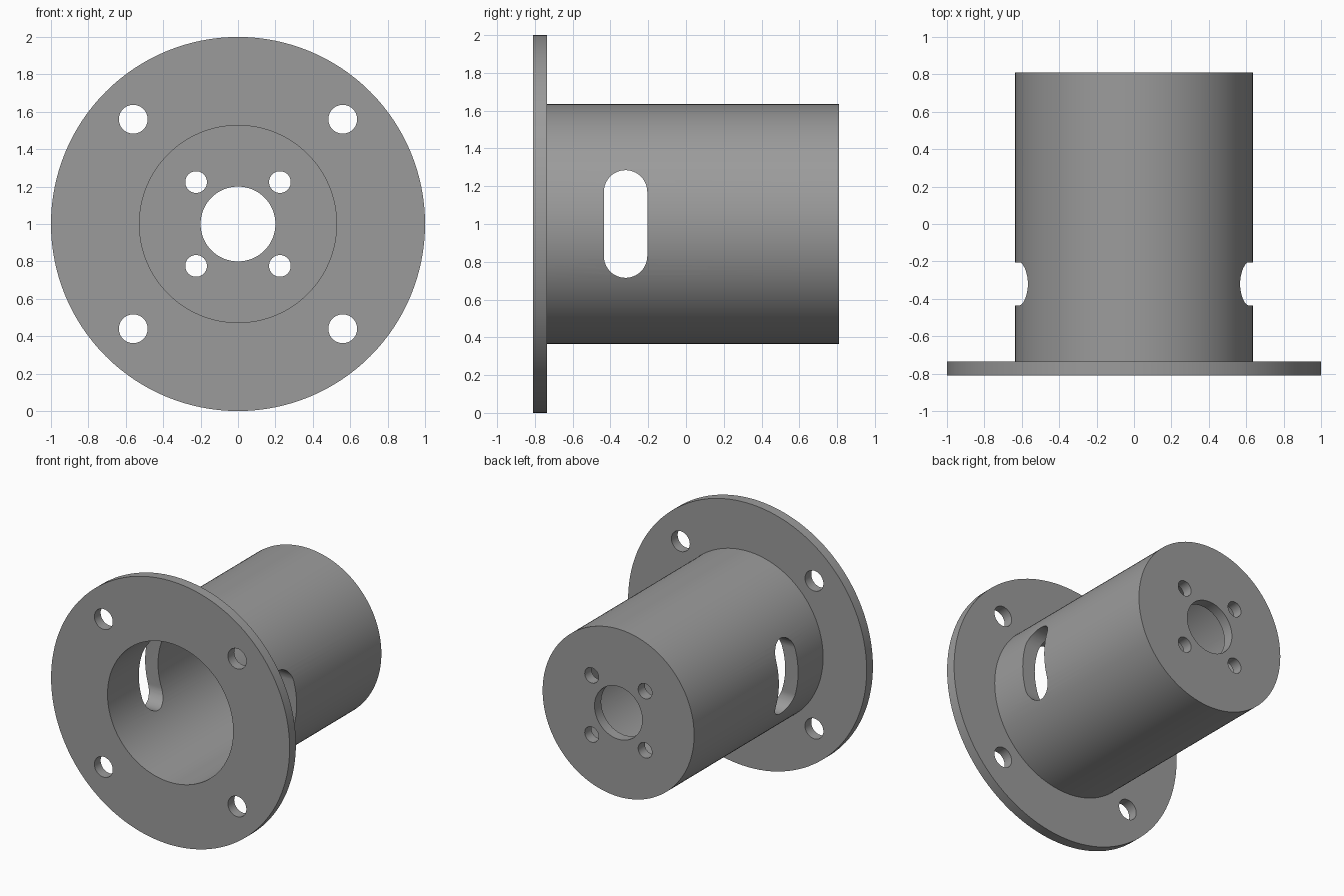
import bpy, bmesh, math
from mathutils import Matrix, Vector

if "Cube" in bpy.data.objects:
    bpy.data.objects.remove(bpy.data.objects["Cube"])

AXIS_Z = 1.0      # height of the barrel axis
SEG = 128

grey = bpy.data.materials.new("mid grey")
grey.diffuse_color = (0.33, 0.33, 0.33, 1)
grey.use_nodes = True
grey.node_tree.nodes["Principled BSDF"].inputs["Base Color"].default_value = grey.diffuse_color


def make_object(name, bm):
    bmesh.ops.recalc_face_normals(bm, faces=bm.faces)
    mesh = bpy.data.meshes.new(name)
    bm.to_mesh(mesh)
    bm.free()
    mesh.materials.append(grey)
    ob = bpy.data.objects.new(name, mesh)
    bpy.context.collection.objects.link(ob)
    return ob


def drill(bm, x, z, r, y0, y1, seg=48):
    """Cylinder along y, used as a hole cutter."""
    m = Matrix.Translation((x, (y0 + y1) / 2, z)) @ Matrix.Rotation(math.pi / 2, 4, 'X')
    bmesh.ops.create_cone(bm, cap_ends=True, segments=seg, radius1=r, radius2=r,
                          depth=y1 - y0, matrix=m)


# Flanged cup: closed (radius, y) section turned around the barrel axis
section = [(0.20, 0.81), (0.635, 0.81), (0.635, -0.735), (1.0, -0.735),
           (1.0, -0.81), (0.527, -0.81), (0.527, 0.73), (0.20, 0.73)]
bm = bmesh.new()
rings = []
for i in range(SEG):
    a = 2 * math.pi * i / SEG
    rings.append([bm.verts.new((r * math.cos(a), y, AXIS_Z + r * math.sin(a)))
                  for r, y in section])
n = len(section)
for i in range(SEG):
    p, q = rings[i], rings[(i + 1) % SEG]
    for j in range(n):
        k = (j + 1) % n
        bm.faces.new((p[j], p[k], q[k], q[j]))
body = make_object("flanged_barrel", bm)

# Bolt holes in the flange and in the end wall
bm = bmesh.new()
for sx in (-1, 1):
    for sz in (-1, 1):
        drill(bm, sx * 0.56, AXIS_Z + sz * 0.56, 0.077, -0.9, -0.69)
        drill(bm, sx * 0.224, AXIS_Z + sz * 0.224, 0.058, 0.65, 0.9)

# Rounded slot passing through both side walls
slot_r, slot_half, slot_y = 0.115, 0.285, -0.32
outline = []
for end, start in ((1, 0), (-1, math.pi)):
    for i in range(25):
        a = start + math.pi * i / 24
        outline.append((slot_y + slot_r * math.cos(a),
                        AXIS_Z + end * (slot_half - slot_r) + slot_r * math.sin(a)))
face = bm.faces.new([bm.verts.new((-0.9, y, z)) for y, z in outline])
ext = bmesh.ops.extrude_face_region(bm, geom=[face], use_keep_orig=True)
bmesh.ops.translate(bm, vec=Vector((1.8, 0, 0)),
                    verts=[v for v in ext["geom"] if isinstance(v, bmesh.types.BMVert)])
cutter = make_object("hole_cutter", bm)
cutter.hide_render = True

# Cut the openings, then discard the cutter
mod = body.modifiers.new("openings", 'BOOLEAN')
mod.operation = 'DIFFERENCE'
mod.solver = 'EXACT'
mod.object = cutter
bpy.context.view_layer.objects.active = body
body.select_set(True)
bpy.ops.object.modifier_apply(modifier=mod.name)
bpy.data.objects.remove(cutter)

# Smooth round walls with sharp rims
body.select_set(True)
bpy.context.view_layer.objects.active = body
bpy.ops.object.shade_smooth_by_angle(angle=math.radians(30))
